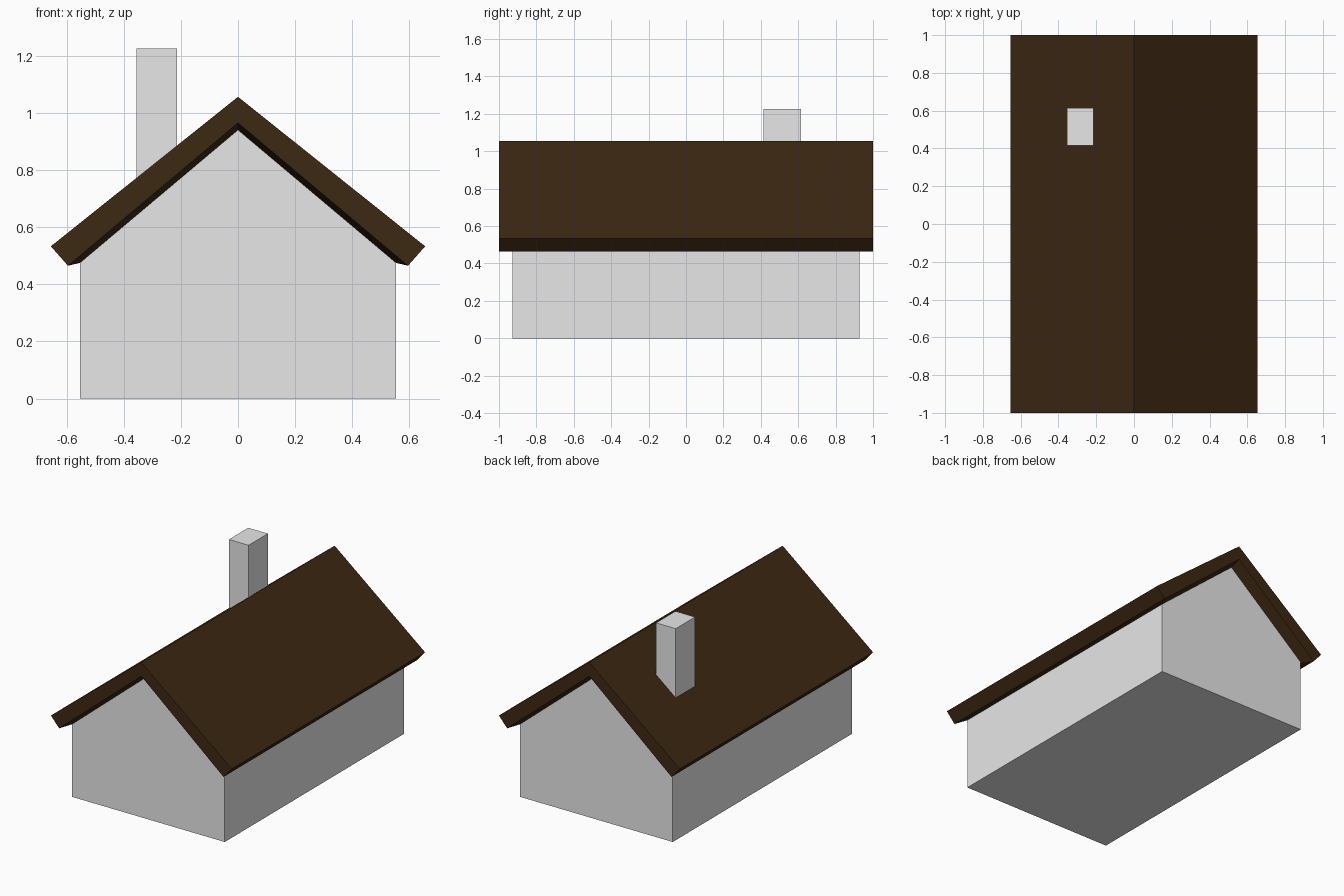
import bpy
import bmesh

cube = bpy.data.objects.get("Cube")
if cube:
    bpy.data.objects.remove(cube, do_unlink=True)


def make_material(name, colour):
    mat = bpy.data.materials.new(name)
    mat.use_nodes = True
    mat.diffuse_color = (*colour, 1)
    bsdf = next(n for n in mat.node_tree.nodes if n.type == 'BSDF_PRINCIPLED')
    bsdf.inputs["Base Color"].default_value = (*colour, 1)
    return mat


def finish(name, bm, mat):
    bmesh.ops.recalc_face_normals(bm, faces=bm.faces)
    mesh = bpy.data.meshes.new(name)
    bm.to_mesh(mesh)
    bm.free()
    mesh.materials.append(mat)
    obj = bpy.data.objects.new(name, mesh)
    bpy.context.collection.objects.link(obj)
    return obj


def ring(bm, profile, y):
    return [bm.verts.new((x, y, z)) for x, z in profile]


def bridge(bm, a, b, closed=True):
    n = len(a)
    for i in range(n if closed else n - 1):
        j = (i + 1) % n
        bm.faces.new((a[i], a[j], b[j], b[i]))


plaster = make_material("pale grey", (0.8, 0.8, 0.8))
timber = make_material("dark brown", (0.046, 0.021, 0.006))

WALL_X, WALL_Y, WALL_Z, GABLE_Z = 0.553, 0.927, 0.475, 0.94
ROOF_Y = 1.0
wall_top = [(-WALL_X, WALL_Z), (0, GABLE_Z), (WALL_X, WALL_Z)]

# Gabled house body
bm = bmesh.new()
profile = [(-WALL_X, 0)] + wall_top + [(WALL_X, 0)]
front, back = (ring(bm, profile, y) for y in (-WALL_Y, WALL_Y))
bridge(bm, front, back)
bm.faces.new(front)
bm.faces.new(back)
finish("house_walls", bm, plaster)

# Roof shell: top slopes, eaves, gable boards and soffits meeting the walls
bm = bmesh.new()
outer = [(-0.655, 0.533), (0, 1.056), (0.655, 0.533)]
inner = [(-0.595, 0.465), (0, 0.965), (0.595, 0.465)]
outers, inners, joins = [], [], []
for side in (-1, 1):
    top = ring(bm, outer, side * ROOF_Y)
    low = ring(bm, inner, side * ROOF_Y)
    join = ring(bm, wall_top, side * WALL_Y)
    bridge(bm, top, low, closed=False)
    bridge(bm, low, join, closed=False)
    outers.append(top)
    inners.append(low)
    joins.append(join)
bridge(bm, *outers, closed=False)
for end in (0, -1):
    for upper, lower in ((outers, inners), (inners, joins)):
        bm.faces.new((upper[0][end], upper[1][end], lower[1][end], lower[0][end]))
bridge(bm, *joins, closed=False)
finish("roof", bm, timber)

# Chimney
bm = bmesh.new()
bmesh.ops.create_cube(bm, size=1)
chimney = finish("chimney", bm, plaster)
chimney.scale = (0.142, 0.2, 0.525)
chimney.location = (-0.285, 0.515, 0.9625)
